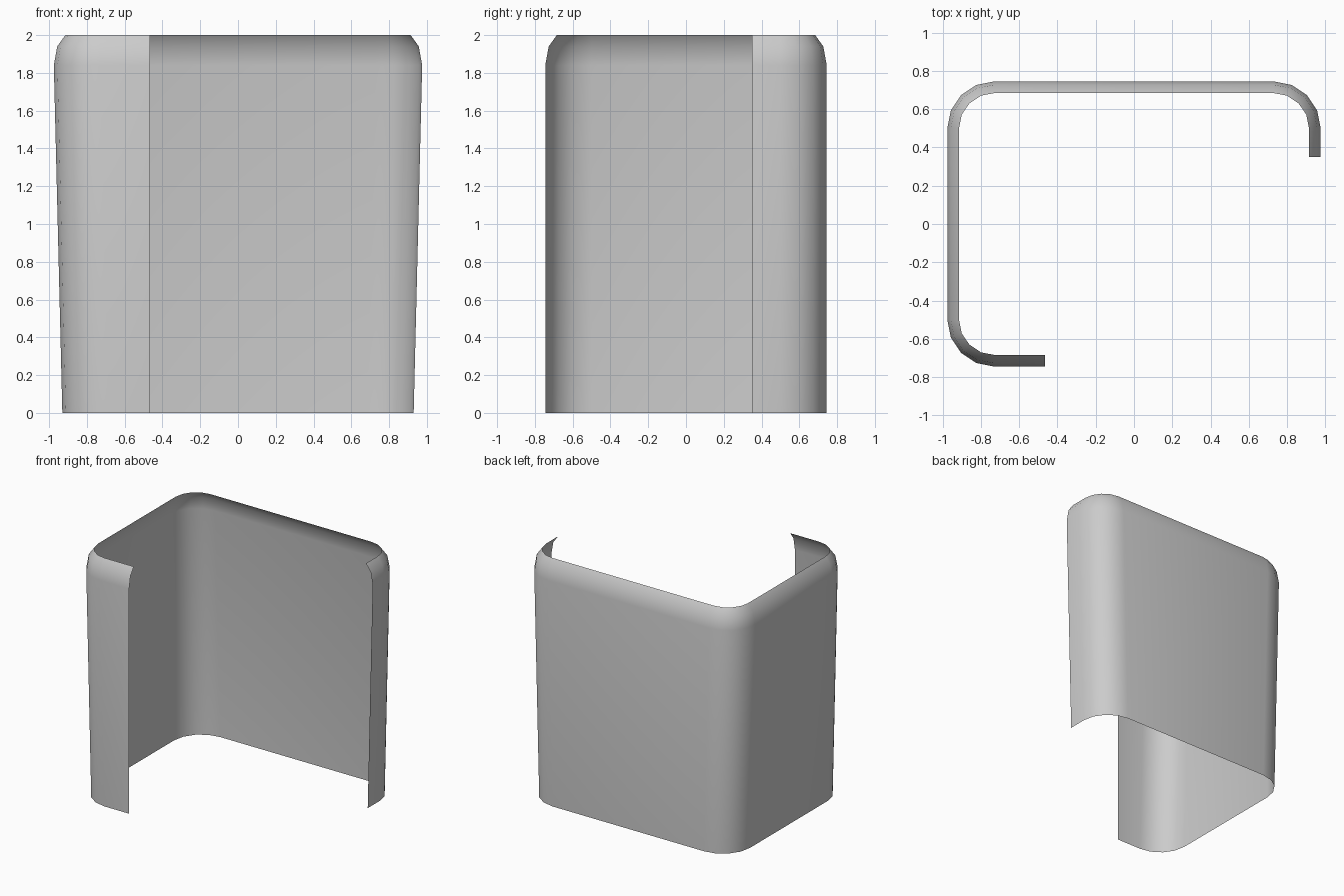
import bpy, bmesh, math

cube = bpy.data.objects.get("Cube")
if cube:
    bpy.data.objects.remove(cube, do_unlink=True)

# Plain grey shell material
GREY = (0.6, 0.6, 0.6, 1.0)
mat = bpy.data.materials.new("plain grey")
mat.use_nodes = True
mat.diffuse_color = GREY
mat.node_tree.nodes["Principled BSDF"].inputs["Base Color"].default_value = GREY

CORNER_X, CORNER_Y, RADIUS, STEPS = 0.73, 0.5, 0.245, 4
END_FRONT, END_SIDE = -0.465, 0.35


def outline(z, taper, inset):
    """Open plan outline with three rounded corners at one height."""
    r = RADIUS - inset
    cx = CORNER_X - taper
    points = [(cx + r, END_SIDE, z)]
    for corner, (sx, sy) in enumerate([(1, 1), (-1, 1), (-1, -1)]):
        for i in range(STEPS + 1):
            a = (corner + i / STEPS) * math.pi / 2
            points.append((sx * cx + r * math.cos(a),
                           sy * CORNER_Y + r * math.sin(a), z))
    points.append((END_FRONT, -CORNER_Y - r, z))
    return points


# Thin wrap-around wall: tapered sides, rim curling inwards at the top
levels = [(0, 0.045, 0), (1.84, 0, 0), (1.94, 0, 0.018), (2, 0, 0.061)]
bm = bmesh.new()
rows = [[bm.verts.new(p) for p in outline(*level)] for level in levels]
for low, high in zip(rows, rows[1:]):
    for i in range(len(low) - 1):
        bm.faces.new((low[i], low[i + 1], high[i + 1], high[i]))
for face in bm.faces:
    face.smooth = True
mesh = bpy.data.meshes.new("wrap_around_panel")
bm.to_mesh(mesh)
bm.free()
mesh.materials.append(mat)
panel = bpy.data.objects.new("wrap_around_panel", mesh)
bpy.context.collection.objects.link(panel)
